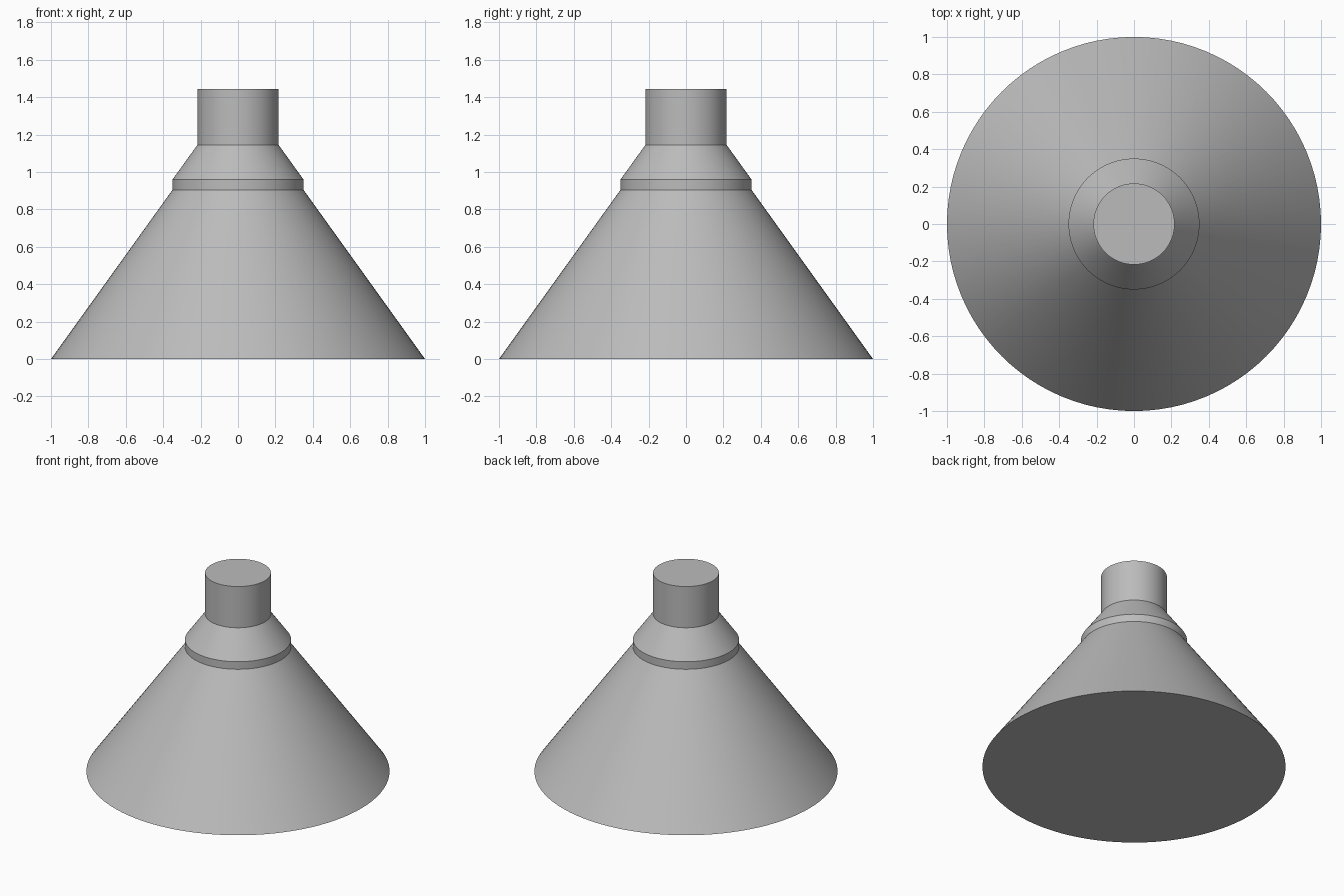
import bpy, bmesh, math

if "Cube" in bpy.data.objects:
    bpy.data.objects.remove(bpy.data.objects["Cube"])

SIDES = 96
grey = bpy.data.materials.new("plain_grey")
grey.diffuse_color = (0.5, 0.5, 0.5, 1)
grey.use_nodes = True
grey.node_tree.nodes["Principled BSDF"].inputs["Base Color"].default_value = grey.diffuse_color

# radius, height from the base rim up to the top of the neck
profile = [(1.0, 0.0), (0.35, 0.905), (0.35, 0.96), (0.217, 1.145), (0.217, 1.445)]

bm = bmesh.new()
rings = [[bm.verts.new((r * math.cos(2 * math.pi * i / SIDES),
                        r * math.sin(2 * math.pi * i / SIDES), z))
          for i in range(SIDES)] for r, z in profile]

# skirt, collar, shoulder and neck walls
for low, high in zip(rings, rings[1:]):
    for i in range(SIDES):
        j = (i + 1) % SIDES
        bm.faces.new((low[i], low[j], high[j], high[i]))

# closed base and top
bm.faces.new(rings[0][::-1])
bm.faces.new(rings[-1])

mesh = bpy.data.meshes.new("funnel_body")
bm.to_mesh(mesh)
bm.free()
mesh.materials.append(grey)
body = bpy.data.objects.new("funnel_body", mesh)
bpy.context.collection.objects.link(body)

# smooth round walls with crisp edges between the sections
bpy.context.view_layer.objects.active = body
body.select_set(True)
bpy.ops.object.shade_smooth_by_angle(angle=math.radians(25))
